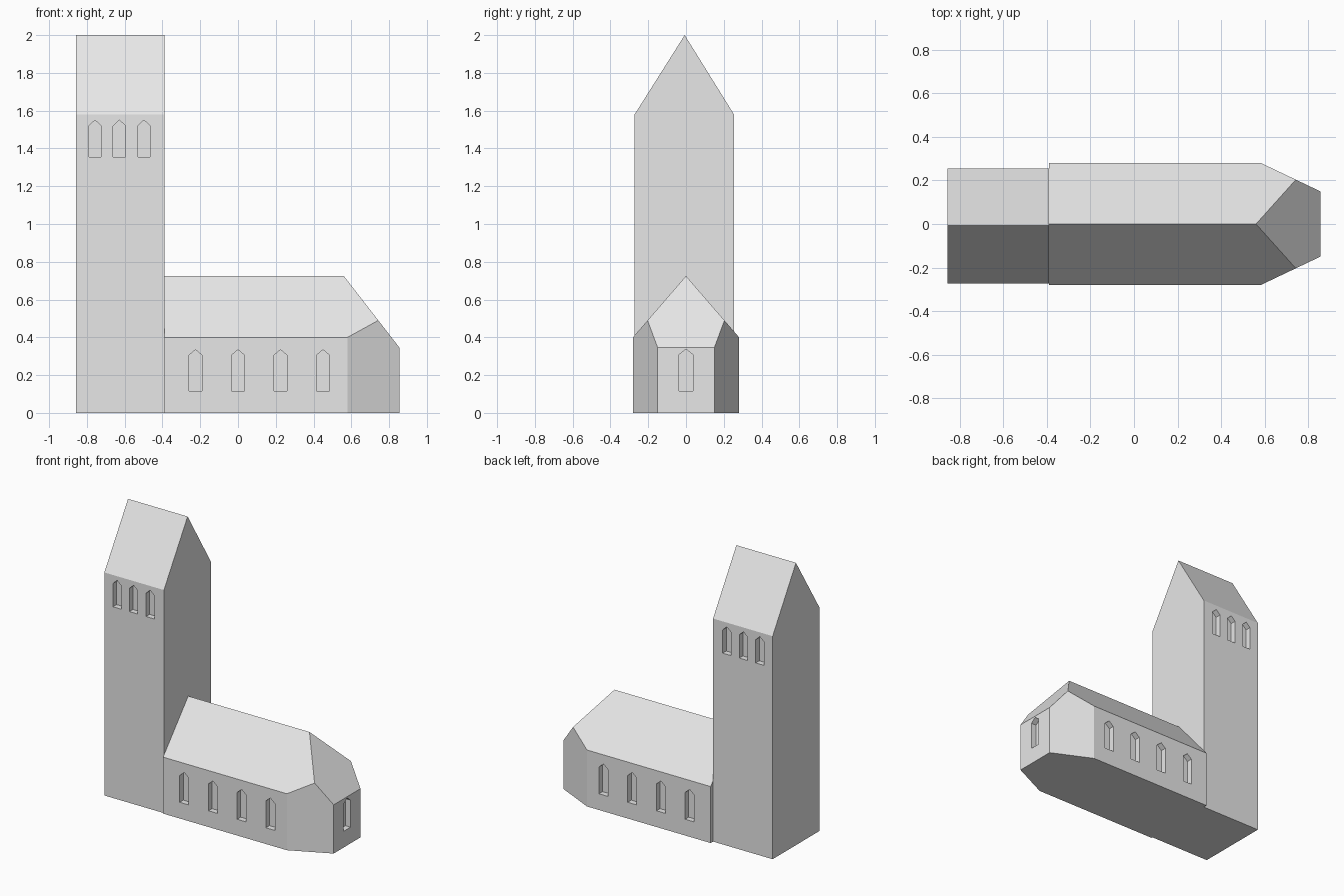
import bpy, bmesh
from mathutils import Vector

if "Cube" in bpy.data.objects:
    bpy.data.objects.remove(bpy.data.objects["Cube"])

stone = bpy.data.materials.new("light grey stone")
stone.diffuse_color = (0.8, 0.8, 0.8, 1)
stone.use_nodes = True
stone.node_tree.nodes["Principled BSDF"].inputs["Base Color"].default_value = stone.diffuse_color


def prism(bm, profile, offset):
    """Extrude a closed 3D profile along an offset."""
    face = bm.faces.new([bm.verts.new(p) for p in profile])
    new = bmesh.ops.extrude_face_region(bm, geom=[face], use_keep_orig=True)["geom"]
    verts = [g for g in new if isinstance(g, bmesh.types.BMVert)]
    bmesh.ops.translate(bm, vec=offset, verts=verts)


def gable(bm, x0, x1, y0, y1, eave, ridge, ridge_y):
    pts = [(y0, 0), (y1, 0), (y1, eave), (ridge_y, ridge), (y0, eave)]
    prism(bm, [(x0, y, z) for y, z in pts], (x1 - x0, 0, 0))


def slice_off(bm, point, normal):
    """Cut away everything on the normal side of a plane and close the hole."""
    geom = bm.verts[:] + bm.edges[:] + bm.faces[:]
    cut = bmesh.ops.bisect_plane(bm, geom=geom, plane_co=point, plane_no=normal,
                                 clear_outer=True)["geom_cut"]
    edges = [g for g in cut if isinstance(g, bmesh.types.BMEdge)]
    bmesh.ops.holes_fill(bm, edges=[e for e in edges if e.is_boundary])


def finish(bm, name):
    bmesh.ops.recalc_face_normals(bm, faces=bm.faces[:])
    mesh = bpy.data.meshes.new(name)
    bm.to_mesh(mesh)
    bm.free()
    mesh.materials.append(stone)
    ob = bpy.data.objects.new(name, mesh)
    bpy.context.collection.objects.link(ob)
    return ob


DEPTH = 0.04


def window(bm, base, along, inward, width, height, tip=0.03):
    """Pointed window cutter; base is the sill centre on the wall."""
    base, along, inward = Vector(base), Vector(along), Vector(inward)
    w = width / 2
    pts = [(-w, 0), (w, 0), (w, height - tip), (0, height), (-w, height - tip)]
    start = base - inward * DEPTH
    prism(bm, [start + along * u + Vector((0, 0, v)) for u, v in pts],
          inward * DEPTH * 2)


def carve(ob, bm):
    cutter = finish(bm, ob.name + "_window_cutter")
    cutter.hide_render = True
    mod = ob.modifiers.new("windows", "BOOLEAN")
    mod.operation, mod.solver, mod.object = "DIFFERENCE", "EXACT", cutter
    bpy.context.view_layer.objects.active = ob
    bpy.ops.object.modifier_apply(modifier=mod.name)
    bpy.data.objects.remove(cutter)


# Tower with saddle roof
bm = bmesh.new()
gable(bm, -0.857, -0.39, -0.272, 0.254, 1.58, 2.0, -0.007)
tower = finish(bm, "tower")

# Belfry windows on both long sides
bm = bmesh.new()
for x in (-0.757, -0.628, -0.498):
    window(bm, (x, -0.272, 1.355), (1, 0, 0), (0, 1, 0), 0.065, 0.195)
    window(bm, (x, 0.254, 1.355), (1, 0, 0), (0, -1, 0), 0.065, 0.195)
carve(tower, bm)

# Nave: gabled hall whose end is cut into a faceted, hipped apse
bm = bmesh.new()
gable(bm, -0.39, 0.855, -0.281, 0.281, 0.40, 0.725, 0)
for s in (-1, 1):
    slice_off(bm, (0.58, s * 0.281, 0), (0.131, s * 0.275, 0))
slice_off(bm, (0.56, 0, 0.725), (0.38, 0, 0.295))
nave = finish(bm, "nave")

# Nave side windows and the apse window
bm = bmesh.new()
for x in (-0.225, 0, 0.225, 0.45):
    for s in (-1, 1):
        window(bm, (x, s * 0.281, 0.115), (1, 0, 0), (0, -s, 0), 0.07, 0.22)
window(bm, (0.855, 0, 0.115), (0, 1, 0), (-1, 0, 0), 0.075, 0.222)
carve(nave, bm)
